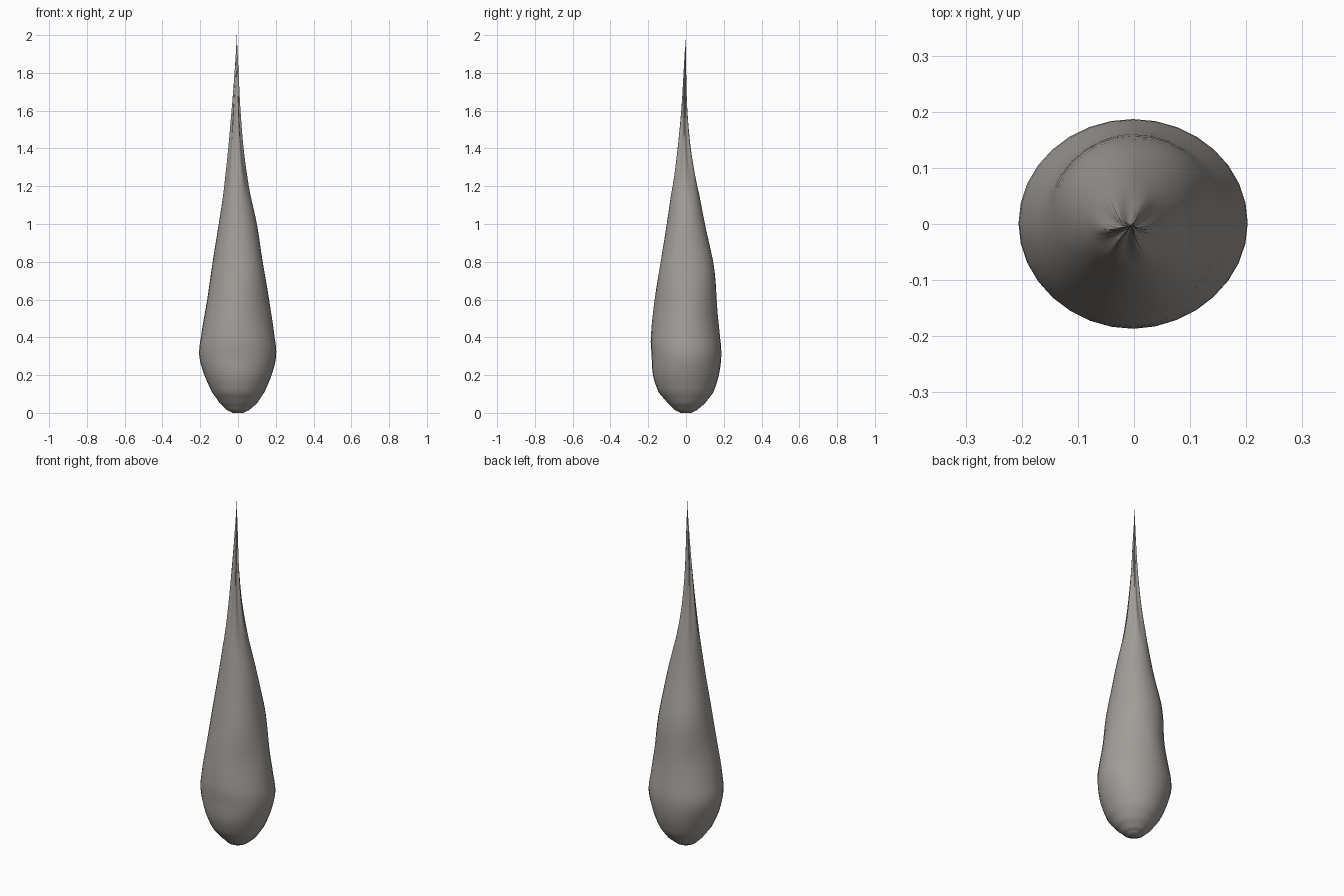
import bpy
import bmesh
import math
from mathutils import Vector

SIDES = 32          # points around each ring
STEPS = 4           # rings between neighbouring profile stations

old = bpy.data.objects.get("Cube")
if old:
    bpy.data.objects.remove(old, do_unlink=True)

# Stations: height, then reach to left, right, front and back, in hundredths
STATIONS = [
    (0, 3, 3, 3, 3),
    (1.5, 6, 6, 6, 6),
    (5, 9.5, 10, 9.5, 10),
    (11, 13.8, 14, 14.5, 14.5),
    (20, 17.8, 17.8, 17.5, 17.4),
    (30, 20.5, 20.2, 18.2, 18.7),
    (40, 19.6, 19.4, 18.6, 18.2),
    (60, 16.3, 16.5, 16.6, 16.5),
    (80, 13.4, 13, 13.4, 14),
    (100, 10.2, 10, 10.2, 10),
    (120, 7.2, 5.6, 7.3, 6.2),
    (140, 4.8, 2.6, 4.5, 2.6),
    (160, 3.1, 1, 2.5, 0.7),
    (180, 1.7, 0.2, 1.3, 0.1),
    (200, 0.7, -0.6, 0.3, -0.2),
]


def smooth_blend(a, b, c, d, t):
    """Smooth curve from b to c, passing through every station."""
    return b + 0.5 * t * (c - a + t * (2 * a - 5 * b + 4 * c - d
                                       + t * (3 * (b - c) + d - a)))


def bump(value, centre, width):
    return math.exp(-((value - centre) / width) ** 2)


def ring_point(angle, z, left, right, front, back):
    c, s = math.cos(angle), math.sin(angle)
    # Soft swelling above a shallow waist
    wave = bump(z, 0.78, 0.13) - bump(z, 0.53, 0.12)
    diagonal = -math.sin(2 * angle)
    shoulder = bump(angle, math.radians(60), 0.7)
    scale = 1 + wave * (0.05 * max(diagonal, 0) + 0.05 * shoulder)
    # Pleats where the body is drawn out into a thread
    pleat = min(max((z - 1.15) / 0.4, 0), 1)
    scale *= 1 + 0.2 * pleat * (math.cos(6 * angle) - 0.2)
    cx, cy = (right - left) / 2, (back - front) / 2
    return Vector((cx + scale * c * (right + left) / 2,
                   cy + scale * s * (back + front) / 2, z))


def build_drop():
    rows = [[v / 100 for v in row] for row in STATIONS]
    last = len(rows) - 1
    levels = []
    for i in range(last):
        near = [rows[min(max(i + k, 0), last)] for k in (-1, 0, 1, 2)]
        for step in range(STEPS):
            t = step / STEPS
            level = [smooth_blend(*vals, t) for vals in zip(*near)]
            level[0] = near[1][0] + t * (near[2][0] - near[1][0])
            levels.append(level)
    levels.append(rows[-1])

    bm = bmesh.new()
    rings = [[bm.verts.new(ring_point(math.tau * k / SIDES, *level))
              for k in range(SIDES)] for level in levels]
    for low, high in zip(rings, rings[1:]):
        for k in range(SIDES):
            n = (k + 1) % SIDES
            bm.faces.new((low[k], low[n], high[n], high[k]))
    bm.faces.new(rings[0][::-1])
    bm.faces.new(rings[-1])
    mesh = bpy.data.meshes.new("drop_body")
    bm.to_mesh(mesh)
    bm.free()
    return mesh


# Single warm grey surface
grey = bpy.data.materials.new("warm_grey")
grey.use_nodes = True
colour = (0.36, 0.34, 0.32, 1)
grey.diffuse_color = colour
grey.node_tree.nodes["Principled BSDF"].inputs["Base Color"].default_value = colour

# Drop body with its drawn-out tip
drop = bpy.data.objects.new("drop_body", build_drop())
bpy.context.collection.objects.link(drop)
drop.data.materials.append(grey)
bpy.ops.object.select_all(action="DESELECT")
drop.select_set(True)
bpy.context.view_layer.objects.active = drop
bpy.ops.object.shade_smooth_by_angle(angle=math.radians(60))
